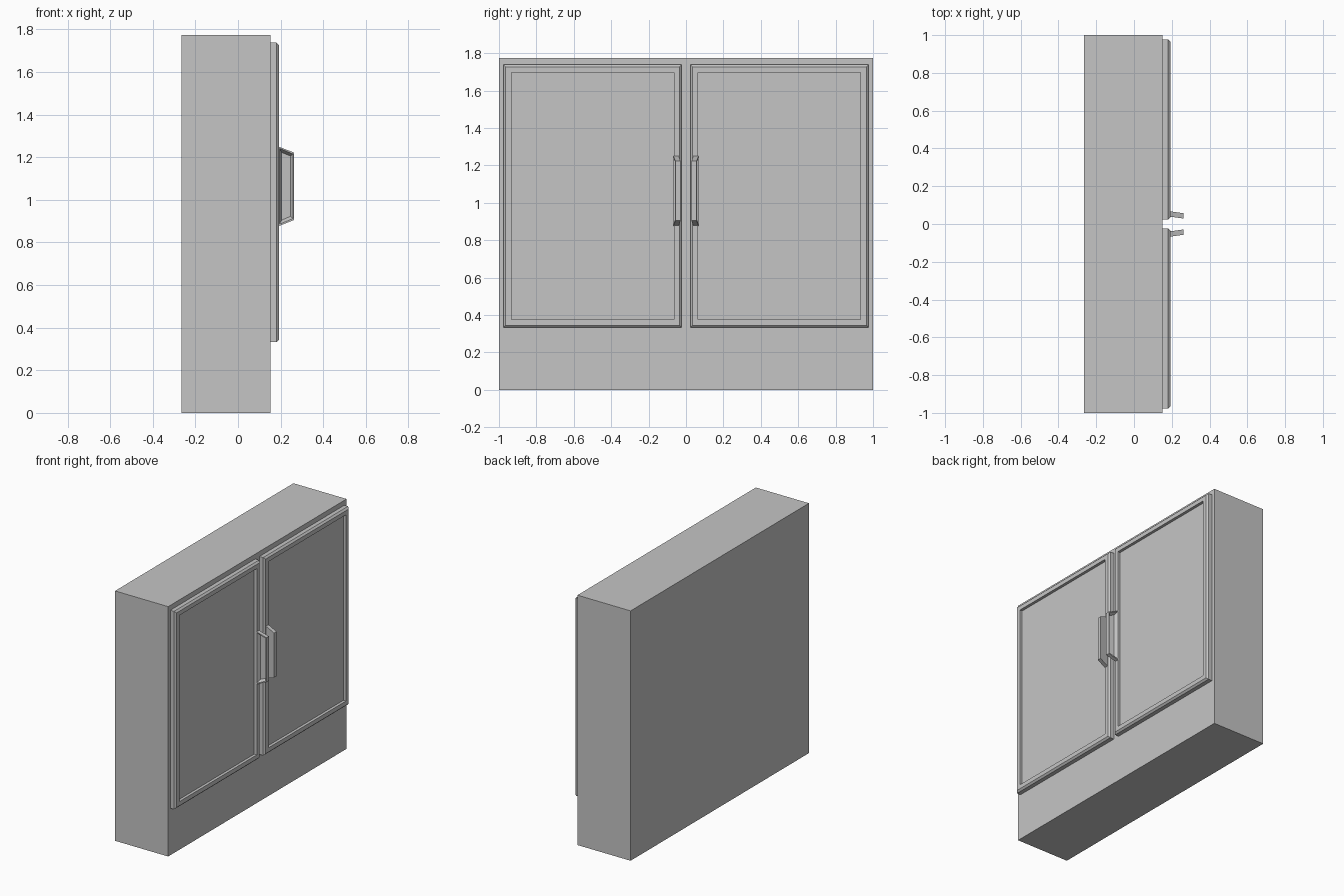
import bpy, bmesh

if "Cube" in bpy.data.objects:
    bpy.data.objects.remove(bpy.data.objects["Cube"])

grey = bpy.data.materials.new("light grey")
grey.diffuse_color = (0.56, 0.56, 0.56, 1)
grey.use_nodes = True
grey.node_tree.nodes["Principled BSDF"].inputs["Base Color"].default_value = grey.diffuse_color


def loft(name, rings):
    """Closed solid skinned through successive four-point rings."""
    bm = bmesh.new()
    loops = [[bm.verts.new(p) for p in ring] for ring in rings]
    for a, b in zip(loops, loops[1:]):
        for i in range(4):
            j = (i + 1) % 4
            bm.faces.new((a[i], a[j], b[j], b[i]))
    bm.faces.new(loops[0])
    bm.faces.new(loops[-1])
    bmesh.ops.recalc_face_normals(bm, faces=bm.faces)
    mesh = bpy.data.meshes.new(name)
    bm.to_mesh(mesh)
    bm.free()
    mesh.materials.append(grey)
    obj = bpy.data.objects.new(name, mesh)
    bpy.context.collection.objects.link(obj)
    return obj


def rect(x, y0, y1, z0, z1, inset=0.0):
    y0, y1, z0, z1 = y0 + inset, y1 - inset, z0 + inset, z1 - inset
    return [(x, y0, z0), (x, y1, z0), (x, y1, z1), (x, y0, z1)]


def slanted(side, x0, x1, base, tip, y):
    """Trapezoid ring on a blade that leans toward the centre line."""
    pts = [(x0, base[0]), (x1, tip[0]), (x1, tip[1]), (x0, base[1])]
    return [(x, side * (y - 0.14 * (x - 0.19)), z) for x, z in pts]


# Cabinet body
loft("cabinet_body", [rect(-0.265, -1, 1, 0, 1.773), rect(0.152, -1, 1, 0, 1.773)])

for side, label in ((1, "right"), (-1, "left")):
    # Door with chamfered rim and recessed panel
    y0, y1 = sorted((side * 0.023, side * 0.976))
    profile = [(0.152, 0), (0.181, 0), (0.193, 0.012), (0.193, 0.042), (0.173, 0.042)]
    loft(label + "_door", [rect(x, y0, y1, 0.333, 1.738, d) for x, d in profile])

    # Pull handle with a finger recess on its outer side
    loft(label + "_handle", [
        slanted(side, 0.19, 0.262, (0.876, 1.25), (0.905, 1.222), 0.039),
        slanted(side, 0.19, 0.262, (0.876, 1.25), (0.905, 1.222), 0.067),
        slanted(side, 0.194, 0.258, (0.885, 1.242), (0.912, 1.215), 0.067),
        slanted(side, 0.205, 0.246, (0.905, 1.222), (0.922, 1.206), 0.045),
    ])
